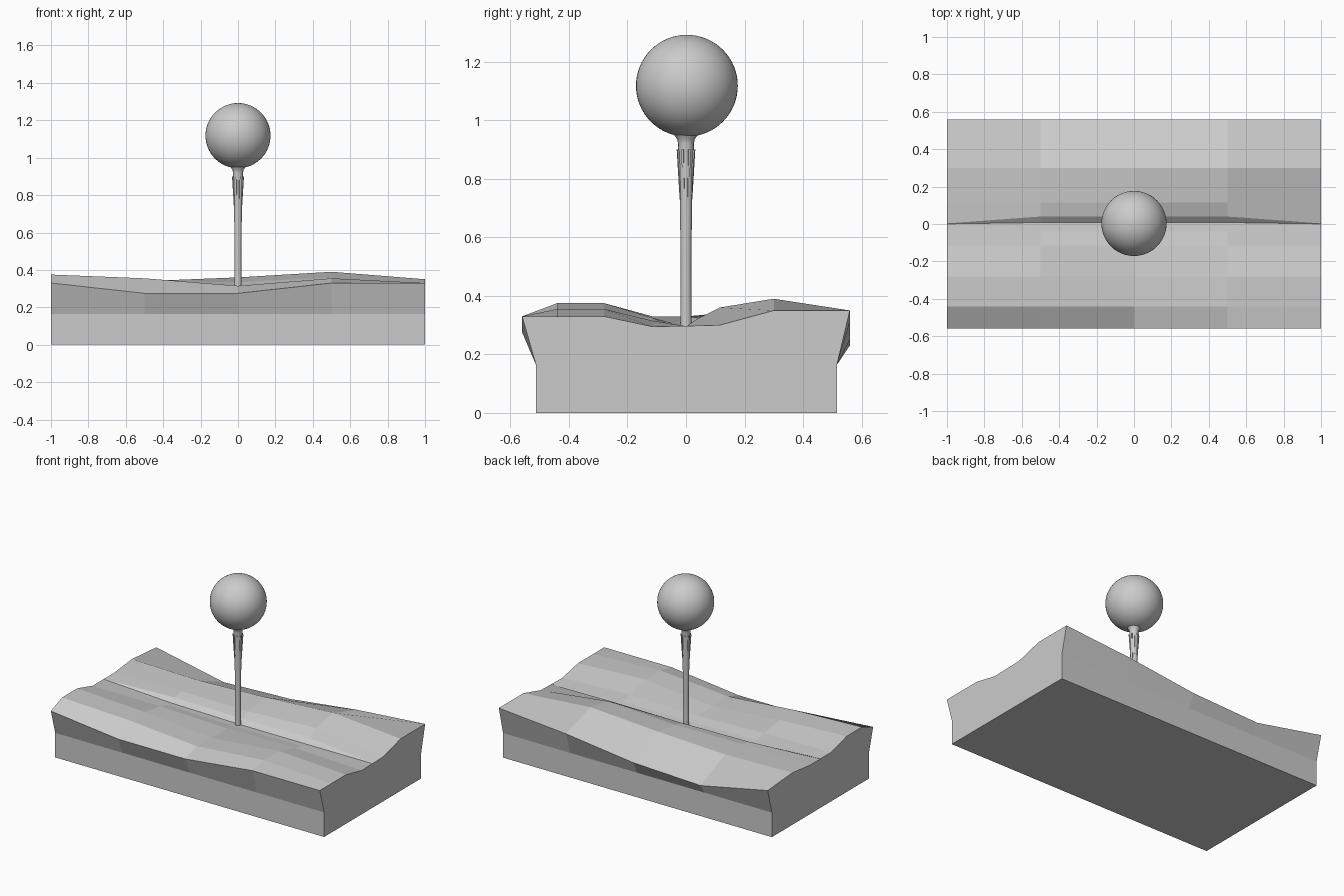
import bpy, bmesh
from math import sin, cos, pi

if "Cube" in bpy.data.objects:
    bpy.data.objects.remove(bpy.data.objects["Cube"])


def finish(name, bm, smooth=False):
    bmesh.ops.remove_doubles(bm, verts=bm.verts, dist=0.0005)
    bmesh.ops.recalc_face_normals(bm, faces=bm.faces)
    me = bpy.data.meshes.new(name)
    bm.to_mesh(me)
    bm.free()
    ob = bpy.data.objects.new(name, me)
    bpy.context.collection.objects.link(ob)
    for p in me.polygons:
        p.use_smooth = smooth
    return ob


def lathe(name, profile, sides):
    bm = bmesh.new()
    rings = [[bm.verts.new((r * cos(2 * pi * i / sides), r * sin(2 * pi * i / sides), z))
              for i in range(sides)] for r, z in profile]
    for a, b in zip(rings, rings[1:]):
        for i in range(sides):
            j = (i + 1) % sides
            bm.faces.new((a[i], a[j], b[j], b[i]))
    bm.faces.new(rings[0])
    bm.faces.new(rings[-1])
    ob = finish(name, bm, True)
    bpy.ops.object.select_all(action='DESELECT')
    ob.select_set(True)
    bpy.context.view_layer.objects.active = ob
    bpy.ops.object.shade_smooth_by_angle(angle=0.6)
    return ob


# Faceted ground block: heights per y row at five x stations
xs = [-1, -0.5, 0, 0.5, 1]
rows = [
    (-0.56, [.33, .275, .275, .33, .33]),
    (-0.44, [.375, .355, .315, .355, .33]),
    (-0.28, [.375, .35, .31, .355, .33]),
    (-0.115, [.33, .325, .31, .315, .295]),
    (-0.04, [.33, .305, .297, .297, .297]),
    (0.008, [.33, .30, .292, .292, .297]),
    (0.04, [.33, .325, .318, .322, .297]),
    (0.115, [.33, .34, .335, .36, .30]),
    (0.30, [.35, .34, .36, .39, .35]),
    (0.56, [.33, .23, .25, .31, .35]),
]
bm = bmesh.new()
loops = []
for k, x in enumerate(xs):
    pts = [(-0.513, 0), (-0.513, 0.165)]
    for y, hs in rows:
        # the central furrow narrows to a point at both ends
        if abs(x) == 1 and abs(y) < 0.05:
            y *= 0.08
        pts.append((y, hs[k]))
    pts += [(0.516, 0.165), (0.516, 0)]
    loops.append([bm.verts.new((x, y, z)) for y, z in pts])
for a, b in zip(loops, loops[1:]):
    for i in range(len(a)):
        j = (i + 1) % len(a)
        bm.faces.new((a[i], a[j], b[j], b[i]))
bm.faces.new(loops[0])
bm.faces.new(loops[-1])
finish("ground_block", bm)

# Tapered stem with neck
lathe("stem", [(.020, .285), (.019, .36), (.018, .5), (.021, .73), (.026, .88),
               (.027, .92), (.030, .935), (.042, .952)], 16)

# Thin ribs clasping the upper stem
bm = bmesh.new()
n = 8
for i in range(n):
    a = 2 * pi * (i + 0.5) / n
    w = 0.13
    vs = []
    for r, z in [(.0225, .73 + .03 * (i % 2)), (.033, .90)]:
        for rr, s in [(r - .006, -1), (r - .006, 1), (r, 1), (r, -1)]:
            vs.append(bm.verts.new((rr * cos(a + s * w), rr * sin(a + s * w), z)))
    lo, hi = vs[:4], vs[4:]
    bm.faces.new(lo)
    bm.faces.new(hi)
    for q in range(4):
        p = (q + 1) % 4
        bm.faces.new((lo[q], lo[p], hi[p], hi[q]))
finish("stem_ribs", bm)

# Smooth ball on top
bpy.ops.mesh.primitive_uv_sphere_add(segments=48, ring_count=32, radius=0.174,
                                     location=(0, 0.003, 1.118))
ball = bpy.context.object
ball.name = "ball"
bpy.ops.object.shade_smooth()
